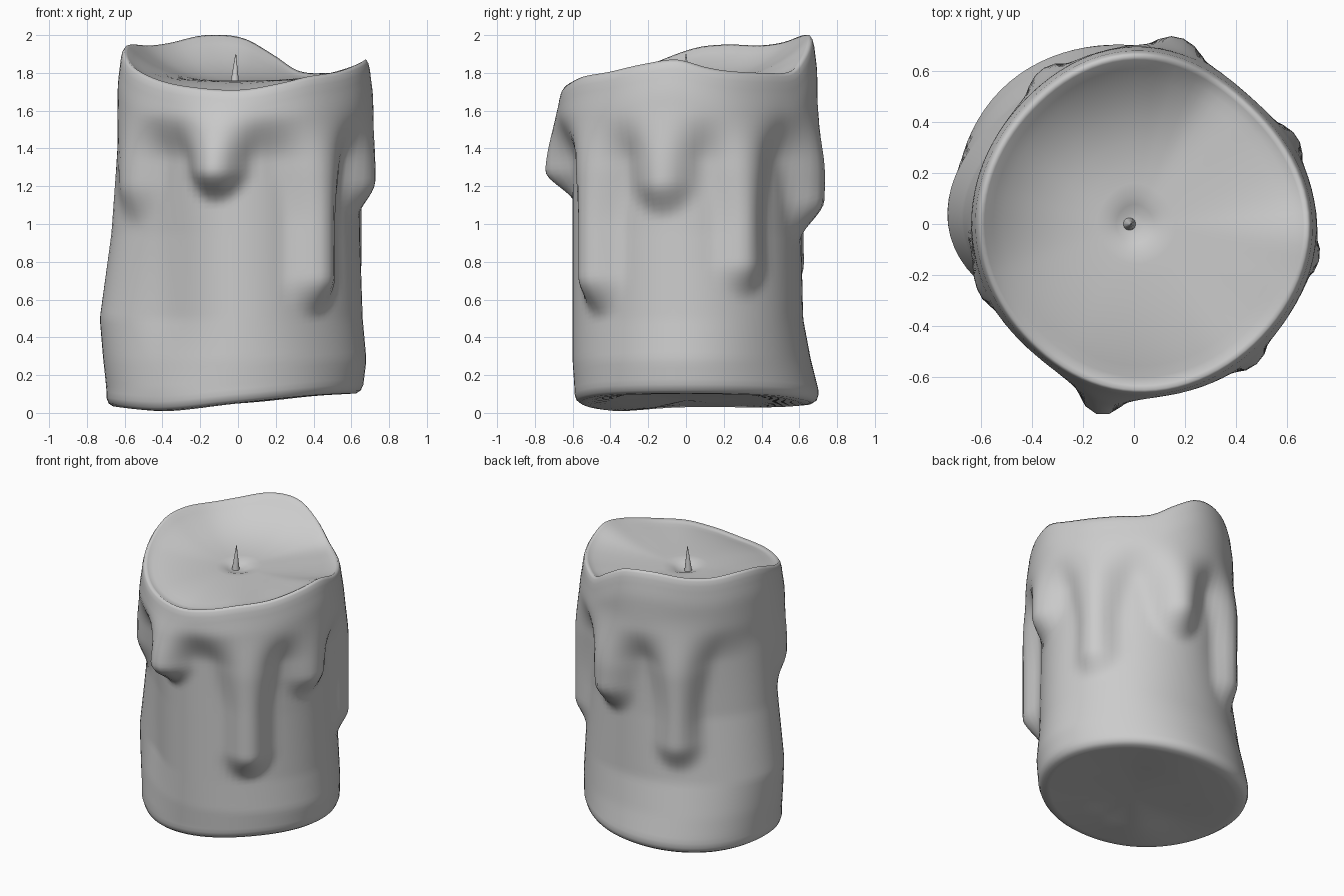
import bpy, bmesh, math
from math import radians, pi

if "Cube" in bpy.data.objects:
    bpy.data.objects.remove(bpy.data.objects["Cube"])

N = 96


def smooth(a, b, x):
    t = min(1, max(0, (x - a) / (b - a)))
    return t * t * (3 - 2 * t)


def around(keys, deg):
    """Smooth periodic interpolation of (angle, value) keys."""
    n = len(keys)
    deg = (deg - keys[0][0]) % 360 + keys[0][0]
    i = max(k for k in range(n) if keys[k][0] <= deg)

    def key(j):
        return keys[j % n][0] + 360 * (j // n), keys[j % n][1]
    (a0, v0), (a1, v1), (a2, v2), (a3, v3) = [key(i + k) for k in (-1, 0, 1, 2)]
    h = a2 - a1
    m1, m2 = (v2 - v0) / (a2 - a0) * h, (v3 - v1) / (a3 - a1) * h
    t = (deg - a1) / h
    return ((2*t**3 - 3*t*t + 1) * v1 + (t**3 - 2*t*t + t) * m1
            + (3*t*t - 2*t**3) * v2 + (t**3 - t*t) * m2)


def octant(vals):
    return [(-90 + 45 * i, v) for i, v in enumerate(vals)]


# radii at 45 degree steps, starting at the front
LEVELS = [(0.12, octant([.59, .61, .66, .66, .70, .74, .69, .59])),
          (0.28, octant([.60, .62, .68, .655, .66, .71, .71, .575])),
          (0.50, octant([.60, .605, .66, .645, .62, .66, .73, .54])),
          (0.95, octant([.60, .60, .645, .62, .61, .60, .67, .535])),
          (1.50, octant([.60, .60, .64, .61, .61, .59, .63, .555]))]
UPPER = octant([.685, .695, .715, .675, .695, .645, .637, .64])
RIM = [(-90, 1.71), (-70, 1.745), (-56, 1.78), (-38, 1.805), (-18, 1.85), (-4, 1.87),
       (9, 1.83), (20, 1.81), (40, 1.80), (60, 1.81), (74, 1.90), (88, 1.985), (105, 2.0),
       (125, 1.96), (140, 1.945), (160, 1.95), (176, 1.93), (200, 1.84),
       (223, 1.77), (243, 1.73)]
BOTTOM = octant([.05, .09, .10, .09, .05, .03, .03, .01])
# drips: angle, tip height, half width, bulge at the tip
DRIPS = [(-101, 1.18, .11, .085), (-49, .59, .135, .035), (-11, 1.11, .12, .025),
         (28, .68, .12, .035), (76, 1.00, .135, .06),
         (121, .66, .13, .045), (203, 1.08, .14, .03)]


def body_radius(deg, z):
    vals = [(h, around(k, deg)) for h, k in LEVELS]
    r = vals[0][1] if z < vals[0][0] else vals[-1][1]
    for (h0, v0), (h1, v1) in zip(vals, vals[1:]):
        if h0 <= z <= h1:
            r = v0 + (v1 - v0) * (z - h0) / (h1 - h0)
    mask, bulge = smooth(1.33, 1.6, z), 0
    for ang, tip, w, amount in DRIPS:
        dx = abs(radians((deg - ang + 180) % 360 - 180)) * .65
        taper = 1 + .6 * smooth(1.0, 1.6, z)
        d = math.hypot(dx / taper, max(0, tip + w - z) * .85)
        m = 1 - smooth(.05 * w, 1.5 * w, d)
        mask = mask + m - mask * m
        bulge = max(bulge, m * amount * (1 - smooth(1.25, 1.7, z)))
    return r + (around(UPPER, deg) - r) * mask + bulge


def build_candle():
    bm = bmesh.new()
    rings = []

    def ring(f):
        vs = []
        for i in range(N):
            d = 360 * i / N
            r, z = f(d)
            vs.append(bm.verts.new((r * math.cos(radians(d)), r * math.sin(radians(d)), z)))
        rings.append(vs)

    # underside and rounded foot
    for s, lift in ((.5, .015), (.88, .0), (.95, .004), (.985, .02)):
        ring(lambda d: (body_radius(d, .1) * s, around(BOTTOM, d) + lift))
    # outer wall with drips
    rows = 56
    for k in range(rows + 1):
        def wall(d):
            lo, hi = around(BOTTOM, d) + .05, around(RIM, d) - .09
            z = lo + (hi - lo) * k / rows
            return body_radius(d, z) - .02 * smooth(hi - .12, hi + .1, z), z
        ring(wall)
    # rounded lip
    for inset, drop in ((.016, .05), (.024, .018), (.036, 0), (.052, .01)):
        ring(lambda d: (around(UPPER, d) - inset, around(RIM, d) - drop))
    # melted bowl with a dimple at the wick
    for s in (.95, .88, .78, .65, .5, .35, .25, .18, .12, .07, .03):
        def bowl(d):
            edge = around(RIM, d) - .015
            z = 1.76 + (edge - 1.76) * s ** 3
            return (around(UPPER, d) - .055) * s, z - .03 * (1 - smooth(.04, .2, s))
        ring(bowl)
    for a, b in zip(rings, rings[1:]):
        for i in range(N):
            j = (i + 1) % N
            bm.faces.new((a[i], a[j], b[j], b[i]))
    # close both ends
    for vs, z, flip in ((rings[0], .065, True), (rings[-1], 1.73, False)):
        c = bm.verts.new((0, 0, z))
        for i in range(N):
            f = (vs[i], vs[(i + 1) % N], c)
            bm.faces.new(f[::-1] if flip else f)
    bmesh.ops.recalc_face_normals(bm, faces=bm.faces)
    me = bpy.data.meshes.new("candle_body")
    bm.to_mesh(me)
    bm.free()
    me.shade_smooth()
    ob = bpy.data.objects.new("candle_body", me)
    bpy.context.collection.objects.link(ob)


build_candle()

# wick spike
bpy.ops.mesh.primitive_cone_add(vertices=12, radius1=.026, radius2=.002, depth=.18,
                                location=(-.015, 0, 1.81), rotation=(0, radians(2), 0))
bpy.context.object.name = "wick"
bpy.ops.object.shade_smooth_by_angle()
